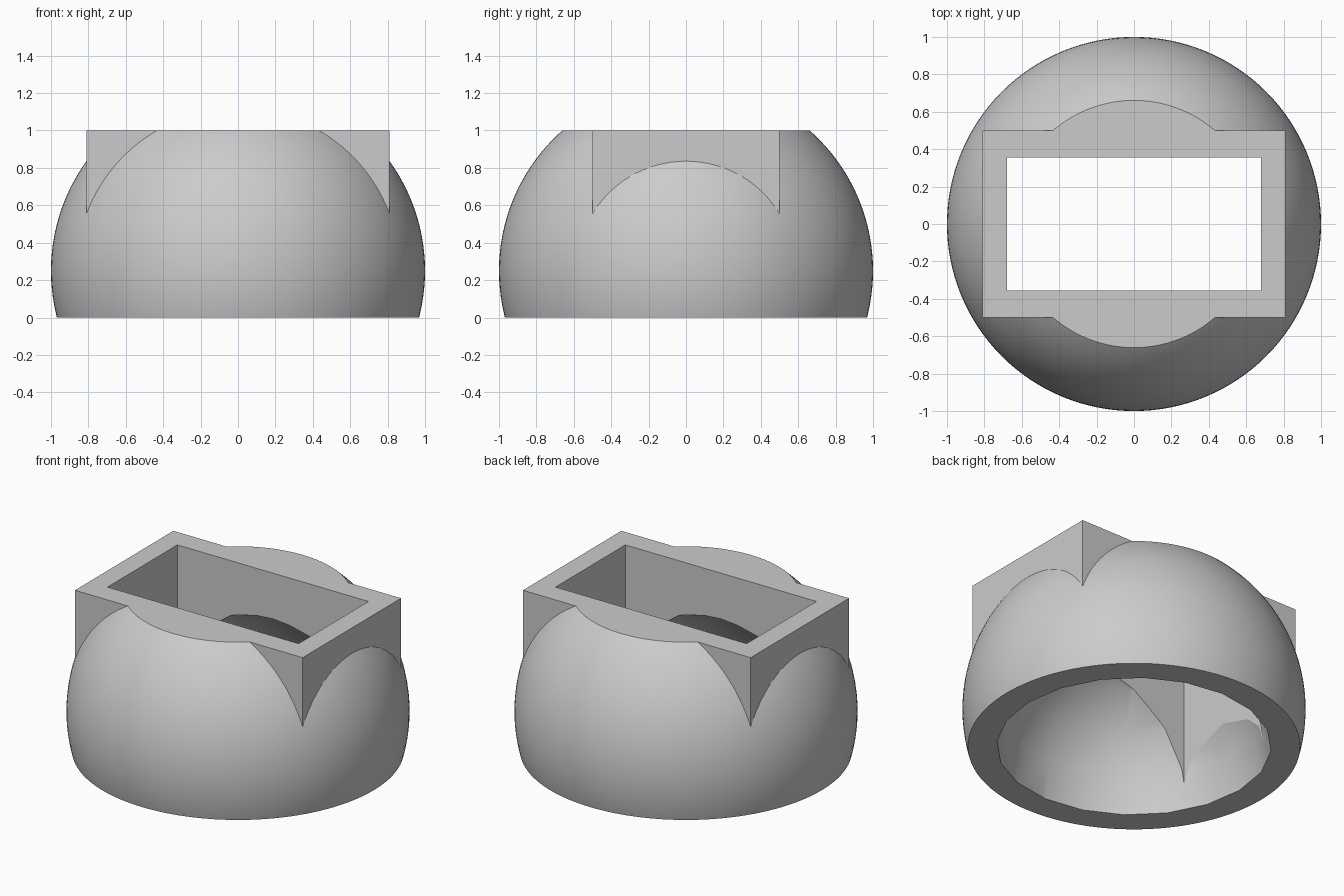
import bpy
import math

cube = bpy.data.objects.get("Cube")
if cube:
    bpy.data.objects.remove(cube, do_unlink=True)

# Single plain grey material
grey = bpy.data.materials.new("plain_grey")
grey.use_nodes = True
color = (0.6, 0.6, 0.6, 1)
grey.diffuse_color = color
for node in grey.node_tree.nodes:
    if node.type == 'BSDF_PRINCIPLED':
        node.inputs["Base Color"].default_value = color


def finish(name):
    obj = bpy.context.object
    obj.name = name
    obj.data.materials.append(grey)
    return obj


def ball(name, radius, z, segments, rings):
    bpy.ops.mesh.primitive_uv_sphere_add(radius=radius, location=(0, 0, z),
                                         segments=segments, ring_count=rings)
    return finish(name)


def block(name, half_x, half_y, z0, z1):
    bpy.ops.mesh.primitive_cube_add(size=1, location=(0, 0, (z0 + z1) / 2))
    obj = finish(name)
    obj.scale = (2 * half_x, 2 * half_y, z1 - z0)
    bpy.ops.object.transform_apply(location=False, rotation=False, scale=True)
    return obj


def combine(target, tool, operation):
    tool.hide_render = True
    mod = target.modifiers.new(operation.lower(), 'BOOLEAN')
    mod.operation = operation
    mod.solver = 'EXACT'
    mod.object = tool
    bpy.context.view_layer.objects.active = target
    bpy.ops.object.modifier_apply(modifier=mod.name)
    bpy.data.objects.remove(tool, do_unlink=True)


# Round body joined with a rectangular collar, trimmed flat at both ends
body = ball("domed_socket", 1, 0.25, 128, 64)
combine(body, block("collar", 0.81, 0.5, 0.3, 1.4), 'UNION')
combine(body, block("trim_slab", 1.5, 1.5, 0, 1), 'INTERSECT')

# Faceted hollow underneath and rectangular opening through the top
combine(body, ball("hollow_cutter", 0.8, 0, 20, 10), 'DIFFERENCE')
combine(body, block("opening_cutter", 0.68, 0.355, -0.5, 1.5), 'DIFFERENCE')

# Smooth the curved surfaces, keep the creases sharp
bpy.ops.object.select_all(action='DESELECT')
body.select_set(True)
bpy.context.view_layer.objects.active = body
bpy.ops.object.transform_apply(location=True, rotation=False, scale=False)
bpy.ops.object.shade_smooth_by_angle(angle=math.radians(25))
